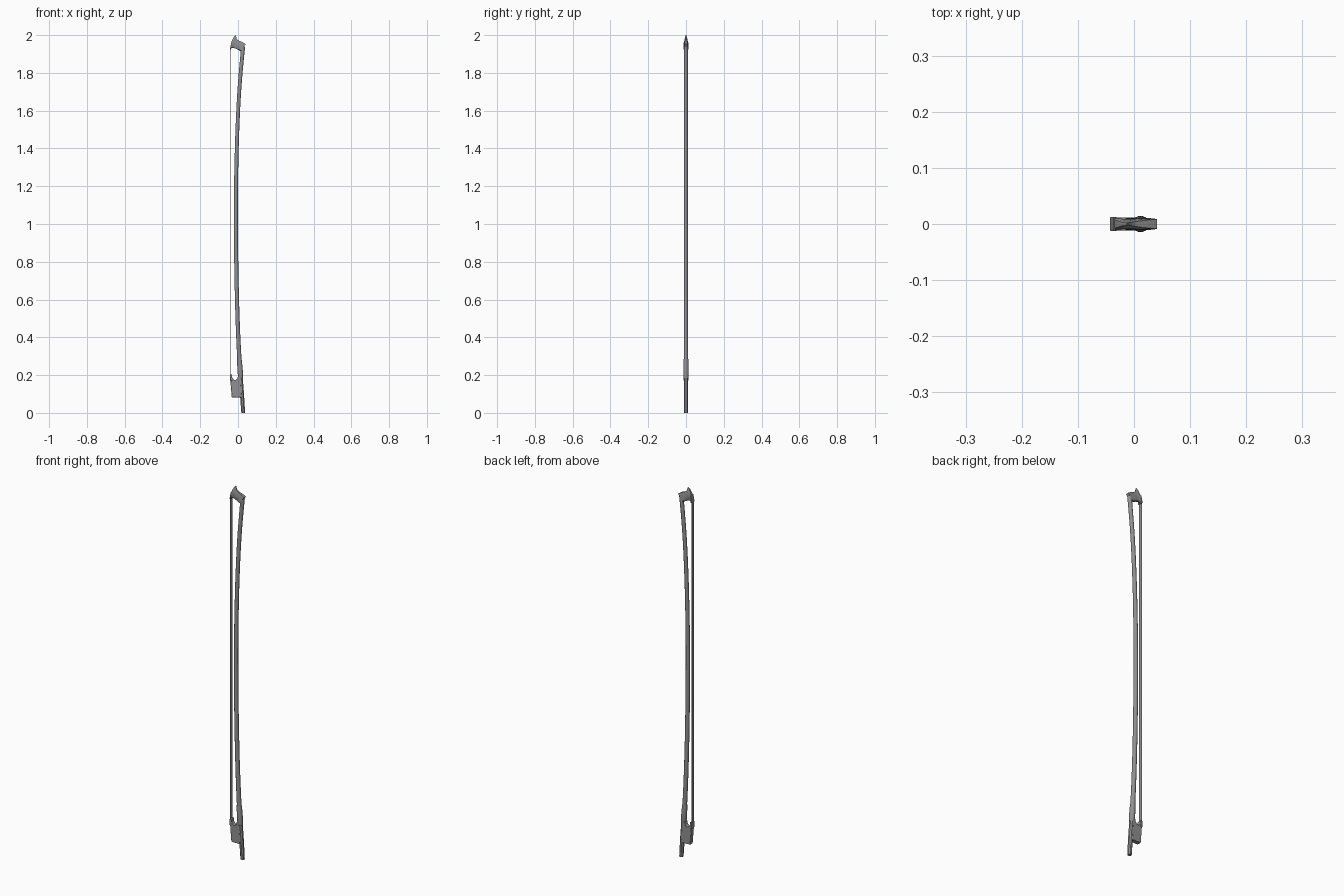
import bpy, bmesh, math

if "Cube" in bpy.data.objects:
    bpy.data.objects.remove(bpy.data.objects["Cube"])

# dark grey finish shared by every part
DARK = bpy.data.materials.new("dark_grey")
DARK.diffuse_color = (.28, .28, .28, 1)
DARK.use_nodes = True
DARK.node_tree.nodes["Principled BSDF"].inputs["Base Color"].default_value = DARK.diffuse_color


def finish(name, bm, angle=35):
    bmesh.ops.recalc_face_normals(bm, faces=bm.faces)
    me = bpy.data.meshes.new(name)
    bm.to_mesh(me)
    bm.free()
    me.materials.append(DARK)
    ob = bpy.data.objects.new(name, me)
    bpy.context.collection.objects.link(ob)
    bpy.context.view_layer.objects.active = ob
    ob.select_set(True)
    bpy.ops.object.shade_smooth_by_angle(angle=math.radians(angle))
    ob.select_set(False)
    return ob


def loft(name, rings, angle=35):
    bm = bmesh.new()
    vs = [[bm.verts.new(p) for p in r] for r in rings]
    n = len(vs[0])
    for a, b in zip(vs, vs[1:]):
        for i in range(n):
            j = (i + 1) % n
            bm.faces.new((a[i], a[j], b[j], b[i]))
    bm.faces.new(vs[0])
    bm.faces.new(vs[-1])
    return finish(name, bm, angle)


def slab(name, profile, half, bevel=0):
    ob = loft(name, [[(x, y, z) for x, z in profile] for y in (-half, half)])
    if bevel:
        m = ob.modifiers.new("bevel", 'BEVEL')
        m.width, m.segments, m.limit_method = bevel, 2, 'ANGLE'
    return ob


# stick axis: (z, x, radius)
PATH = [(0, .0275, .0108), (.1, .021, .0118), (.2, .013, .0118), (.3, .0065, .0115),
        (.45, -.0005, .0112), (.65, -.0065, .011), (.9, -.0105, .0108), (1.15, -.011, .0105),
        (1.4, -.0065, .0103), (1.6, .001, .0102), (1.75, .010, .0102), (1.88, .0215, .0103),
        (1.94, .0275, .0108)]


def axis(z):
    # smooth cubic interpolation along the stick
    k = max(i for i in range(len(PATH) - 1) if PATH[i][0] <= z)
    p, q = PATH[k], PATH[k + 1]
    o, r = PATH[max(k - 1, 0)], PATH[min(k + 2, len(PATH) - 1)]
    h = q[0] - p[0]
    t = (z - p[0]) / h
    out = []
    for c in (1, 2):
        m0 = h * (q[c] - o[c]) / (q[0] - o[0])
        m1 = h * (r[c] - p[c]) / (r[0] - p[0])
        out.append((2*t**3 - 3*t*t + 1) * p[c] + (t**3 - 2*t*t + t) * m0
                   + (3*t*t - 2*t**3) * q[c] + (t**3 - t*t) * m1)
    return out


def ring(z, n, radius=None):
    x, r = axis(z)
    r = radius or r
    return [(x + r * math.cos(math.tau * (i + .5) / n),
             r * math.sin(math.tau * (i + .5) / n), z) for i in range(n)]


# octagonal handle end, then the round stick
loft("handle", [ring(z, 8) for z in (0, .05, .1, .15, .2)])
loft("stick", [ring(.19 + 1.75 * i / 48, 16) for i in range(49)])

# grip wrapped around the stick above the frog
loft("grip", [ring(z, 16, r) for z, r in
              ((.185, .0125), (.2, .0142), (.23, .0144), (.265, .0135), (.285, .0122))])

# frog with a rounded throat
throat = [(-.016 + .016 * math.cos(a), .198 - .024 * math.sin(a))
          for a in [math.pi * i / 10 for i in range(11)]]
slab("frog", [(-.032, .082), (.019, .082), (.012, .198)] + throat
     + [(-.040, .2), (-.038, .15)], .0115, .0015)
# ferrule and slide on the hair side of the frog
slab("ferrule", [(-.041, .17), (-.031, .17), (-.031, .203), (-.042, .203)], .0125, .001)
slab("slide", [(-.0335, .085), (-.031, .085), (-.036, .17), (-.0405, .17)], .009)

# flat ribbon of hair
slab("hair", [(-.0413, .2), (-.0405, .2), (-.0405, 1.932), (-.0413, 1.932)], .010)

# head: sections given as inner point, outer point, half width, crown width ratio
SECTIONS = [((.013, 1.914), (.041, 1.952), .0105, .8), ((.005, 1.920), (.025, 1.962), .0102, .7),
            ((-.006, 1.925), (.006, 1.970), .0094, .5), ((-.016, 1.930), (-.006, 1.978), .0088, .3),
            ((-.025, 1.932), (-.0125, 2.0), .0090, .2), ((-.033, 1.932), (-.022, 1.991), .0105, .3),
            ((-.040, 1.927), (-.034, 1.966), .0122, .6)]
rings = []
for (x0, z0), (x1, z1), w, crown in SECTIONS:
    shape = [(0, .6), (.1, 1), (.55, .97), (.85, .5 + crown / 2), (1, crown)]
    side = [(x0 + (x1 - x0) * t, w * s, z0 + (z1 - z0) * t) for t, s in shape]
    rings.append(side + [(x, -y, z) for x, y, z in reversed(side)])
loft("head", rings, 40)

# thin face plate covering the hair side of the head
slab("head_plate", [(-.0425, 1.925), (-.036, 1.925), (-.033, 1.962), (-.036, 1.962)],
     .0125, .0008)
